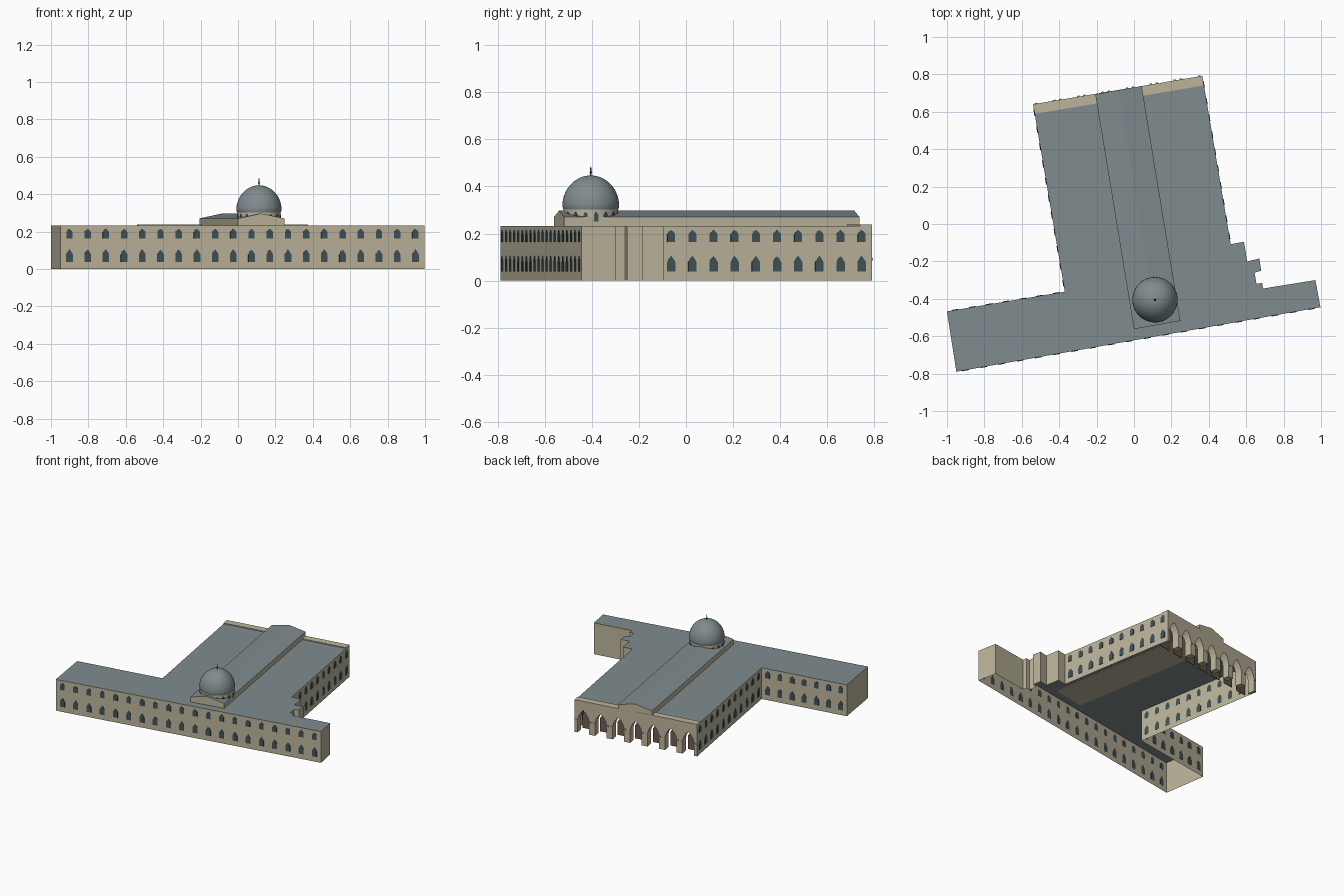
import bpy, bmesh, math
from mathutils import Vector, Matrix

if "Cube" in bpy.data.objects:
    bpy.data.objects.remove(bpy.data.objects["Cube"])

def mat(name, rgb):
    m = bpy.data.materials.new(name)
    m.diffuse_color = (*rgb, 1)
    m.use_nodes = True
    m.node_tree.nodes["Principled BSDF"].inputs["Base Color"].default_value = m.diffuse_color
    return m

STONE = mat("pale stone", (0.50, 0.455, 0.325))
LEAD = mat("grey lead roof", (0.215, 0.26, 0.27))
GLASS = mat("dark window", (0.05, 0.085, 0.1))
BROWN = mat("brown door", (0.16, 0.10, 0.075))
UP = Vector((0, 0, 1))
ROOF, PORCH_TOP = 0.233, 0.239


def make(name, bm, *mats):
    me = bpy.data.meshes.new(name)
    bm.normal_update()
    bm.to_mesh(me)
    bm.free()
    for m in mats:
        me.materials.append(m)
    ob = bpy.data.objects.new(name, me)
    bpy.context.collection.objects.link(ob)
    return ob


def prism(bm, pts, offset):
    """Extrude a polygon along an offset vector and close it."""
    a = [bm.verts.new(p) for p in pts]
    b = [bm.verts.new(Vector(p) + offset) for p in pts]
    faces = [bm.faces.new(a), bm.faces.new(b[::-1])]
    for i in range(len(a)):
        j = (i + 1) % len(a)
        faces.append(bm.faces.new((a[i], b[i], b[j], a[j])))
    bmesh.ops.recalc_face_normals(bm, faces=faces)


def pointed(w, z0, z1, z2):
    """Pointed window outline: half width, sill, spring, tip."""
    return [(-w, z0), (w, z0), (w, z1), (w * 0.5, z1 + (z2 - z1) * 0.6), (0, z2),
            (-w * 0.5, z1 + (z2 - z1) * 0.6), (-w, z1)]


def plate(bm, base, along, normal, outline, t=0.003):
    prism(bm, [base + along * s + UP * z - normal * 0.001 for s, z in outline],
          normal * (t + 0.001))


# Footprint, counter-clockwise from the front left corner
A, B = Vector((-0.95, -0.79, 0)), Vector((0.997, -0.445, 0))
E, F = Vector((0.365, 0.792, 0)), Vector((-0.54, 0.64, 0))
U = (B - A).normalized()
V = Vector((-U.y, U.x, 0))
DEPTH = 0.052
E2, F2 = E - V * DEPTH, F - V * DEPTH
steps = [(0.97, -0.30), (0.69, -0.345), (0.685, -0.315), (0.655, -0.32), (0.645, -0.26),
         (0.68, -0.25), (0.67, -0.185), (0.605, -0.2), (0.588, -0.095), (0.517, -0.108)]
S = [Vector((x, y, 0)) for x, y in steps]
G, H = Vector((-0.37, -0.362, 0)), Vector((-1.0, -0.467, 0))
foot = [A, B] + S + [E2, F2, G, H]

# Main body: open underneath, lead roof on top, open towards the porch
bm = bmesh.new()
lo = [bm.verts.new(p) for p in foot]
hi = [bm.verts.new(p + UP * ROOF) for p in foot]
for i in range(len(foot)):
    j = (i + 1) % len(foot)
    if foot[i] is not E2:
        bm.faces.new((lo[i], lo[j], hi[j], hi[i]))
bm.faces.new(hi).material_index = 1
make("main_walls_and_roof", bm, STONE, LEAD)

# Two rows of pointed windows on the long walls
bm = bmesh.new()
for p, q in ((A, B), (S[-1], E), (F, G), (G, H)):
    d = (q - p).normalized()
    n = Vector((d.y, -d.x, 0))
    length = (q - p).length
    count = int(length / 0.1) + 1
    for i in range(count):
        base = p + d * length * (i + 0.5) / count
        plate(bm, base, d, n, pointed(0.018, 0.038, 0.078, 0.104))
        plate(bm, base, d, n, pointed(0.017, 0.163, 0.198, 0.215))
make("wall_windows", bm, GLASS)

# Porch arcade: slab with seven pointed arches
W = (E - F).length
D = (E - F).normalized()
N = Vector((-D.y, D.x, 0))
bay, half = W / 7, 0.043
prof = [(0, 0)]
for i in range(7):
    c = bay * (i + 0.5)
    prof += [(c - half, 0), (c - half, 0.095), (c - half * 0.85, 0.122), (c - half * 0.5, 0.148),
             (c, 0.17), (c + half * 0.5, 0.148), (c + half * 0.85, 0.122),
             (c + half, 0.095), (c + half, 0)]
prof += [(W, 0), (W, PORCH_TOP), (0, PORCH_TOP)]
bm = bmesh.new()
prism(bm, [F + D * s + UP * z for s, z in prof], -N * DEPTH)
make("porch_arcade", bm, STONE)

# Small capitals beside the arches, and brown doors set back behind them
caps, doors = bmesh.new(), bmesh.new()
for i in range(7):
    base = F + D * bay * (i + 0.5)
    for s in (-1, 1):
        plate(caps, base + D * s * (half + 0.006), D, N,
              [(-0.007, 0.086), (0.007, 0.086), (0.007, 0.096), (-0.007, 0.096)], 0.005)
    plate(doors, base - N * 0.085, D, N, pointed(half, 0, 0.1, 0.15), 0.004)
make("arch_capitals", caps, STONE)
make("porch_doors", doors, BROWN)

# Raised nave with a gabled lead roof
n0 = Vector((0.0, -0.562, 0))
n1 = Vector((0.248, -0.518, 0))
run = (Vector((-0.207, 0.694, 0)) - n0)
bm = bmesh.new()
mid = (n0 + n1) / 2
prism(bm, [n0 + UP * 0.228, n1 + UP * 0.228, n1 + UP * 0.27, mid + UP * 0.297,
           n0 + UP * 0.27], run)
bm.normal_update()
for f in bm.faces:
    if f.normal.z > 0.5:
        f.material_index = 1
make("nave", bm, STONE, LEAD)

# Drum, its windows, the dome and the finial
C = Vector((0.112, -0.405, 0))


def lathe(name, prof, material, seg=48):
    bm = bmesh.new()
    rings = []
    for r, z in prof:
        rings.append([bm.verts.new(C + Vector((r * math.cos(2 * math.pi * k / seg),
                                               r * math.sin(2 * math.pi * k / seg), z)))
                      for k in range(seg)])
    for a, b in zip(rings, rings[1:]):
        for k in range(seg):
            j = (k + 1) % seg
            bm.faces.new((a[k], a[j], b[j], b[k]))
    bm.faces.new(rings[-1])
    bm.faces.new(rings[0][::-1])
    ob = make(name, bm, material)
    bpy.context.view_layer.objects.active = ob
    ob.select_set(True)
    bpy.ops.object.shade_smooth_by_angle(angle=math.radians(35))
    ob.select_set(False)


lathe("dome_drum", [(0.116, 0.23), (0.116, 0.306)], STONE)
dome = [(0.117, 0.303)]
for i in range(17):
    a = math.pi / 2 * i / 16
    dome.append((max(0.121 * math.cos(a), 0.001), 0.316 + 0.131 * math.sin(a)))
lathe("dome", dome, LEAD)
lathe("finial", [(0.003, 0.444), (0.003, 0.456), (0.006, 0.46), (0.003, 0.465),
                 (0.002, 0.482), (0.0005, 0.486)], GLASS, 8)

bm = bmesh.new()
for k in range(16):
    a = 2 * math.pi * (k + 0.5) / 16
    n = Vector((math.cos(a), math.sin(a), 0))
    plate(bm, C + n * 0.1155, Vector((-n.y, n.x, 0)), n, pointed(0.009, 0.252, 0.28, 0.293))
make("drum_windows", bm, GLASS)
